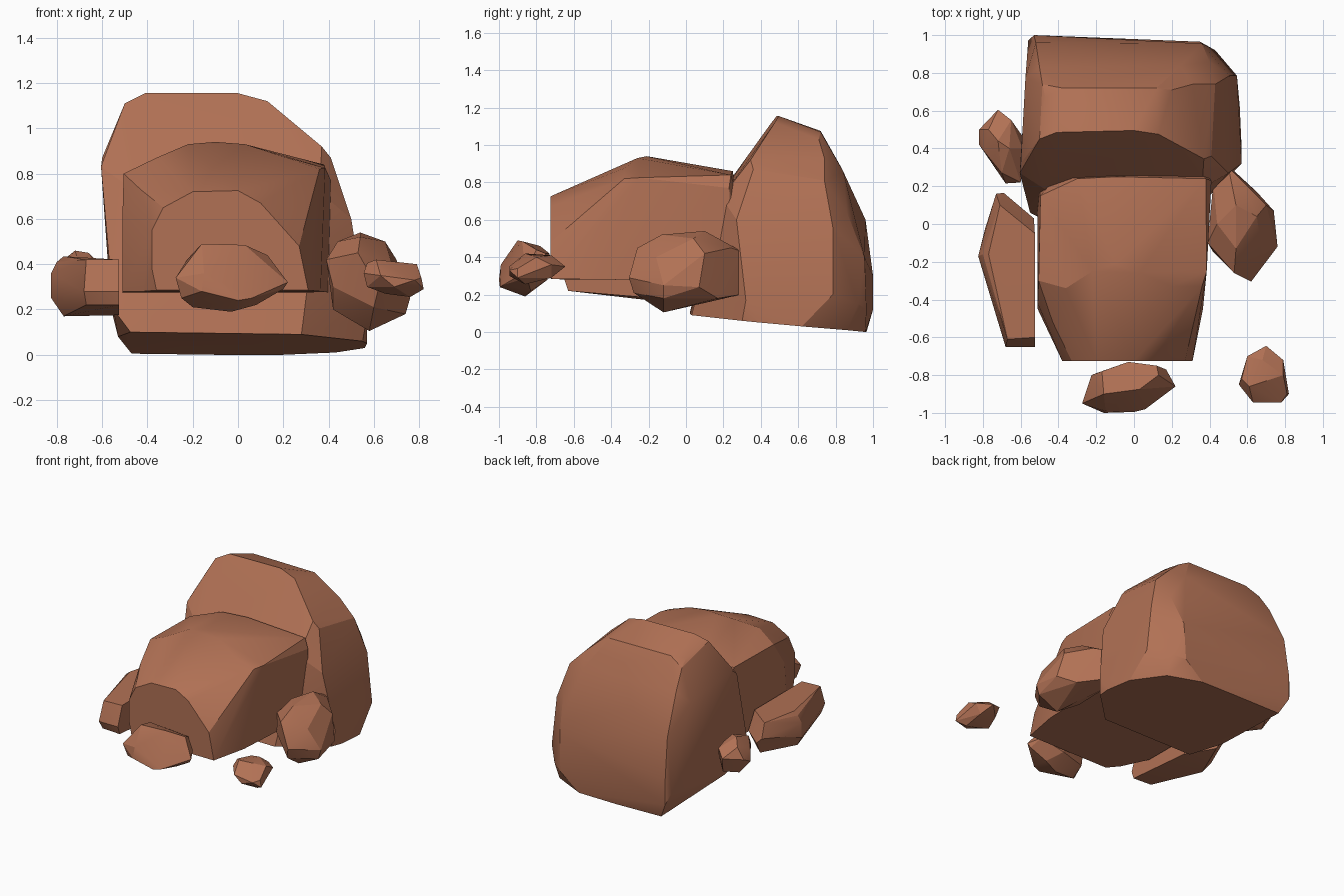
import bpy, bmesh, math

clay = bpy.data.materials.new("red_brown_stone")
clay.diffuse_color = (0.44, 0.165, 0.09, 1)


def rock(name, pts, angle=24):
    """A chiselled boulder: the convex hull of a few corner points."""
    bm = bmesh.new()
    for p in pts:
        bm.verts.new(p)
    bmesh.ops.convex_hull(bm, input=bm.verts[:])
    inner = [v for v in bm.verts if not v.link_faces]
    bmesh.ops.delete(bm, geom=inner, context='VERTS')
    bmesh.ops.dissolve_limit(bm, angle_limit=math.radians(3),
                             verts=bm.verts[:], edges=bm.edges[:])
    bmesh.ops.recalc_face_normals(bm, faces=bm.faces[:])
    me = bpy.data.meshes.new(name)
    bm.to_mesh(me)
    bm.free()
    me.materials.append(clay)
    ob = bpy.data.objects.new(name, me)
    bpy.context.collection.objects.link(ob)
    bpy.ops.object.select_all(action='DESELECT')
    ob.select_set(True)
    bpy.context.view_layer.objects.active = ob
    bpy.ops.object.shade_smooth_by_angle(angle=math.radians(angle))
    return ob


# tall boulder at the back
rock("back_boulder", [
    (-.475, .02, .10), (.28, .03, .09), (.55, .30, .06), (.57, .40, .05),
    (.56, .62, .03), (.43, .86, .01), (.2, .96, 0), (-.1, .965, 0),
    (-.47, .96, .005), (-.53, .30, .08), (-.55, .06, .2),
    (.57, .32, .17), (.545, .785, .2), (.505, .785, .56),
    (.50, .27, .6), (.43, .74, .81), (.41, .36, .87),
    (-.45, .17, .72), (.36, .19, .72),
    (.43, .92, .15), (.35, .965, .12), (.36, .955, .4), (.40, .86, .64),
    (-.53, 1.0, .12), (-.53, 1.0, .3), (-.56, .97, .2), (-.52, .96, .6),
    (-.50, .83, .88), (.25, .84, .86),
    (.13, .475, 1.12), (.37, .345, .92), (.31, .74, .93), (.2, .71, 1.03),
    (0, .495, 1.155), (-.41, .485, 1.155), (-.38, .72, 1.075), (.12, .72, 1.07),
    (-.50, .45, 1.11), (-.47, .67, 1.06), (-.485, .74, 1.02),
    (-.575, .77, .8), (-.605, .27, .83), (-.6, .32, .87),
], 20)

# broad block in front of it
rock("middle_boulder", [
    (-.36, -.725, .285), (.31, -.725, .285), (-.38, -.725, .38),
    (-.38, -.725, .55), (-.33, -.725, .65), (-.2, -.725, .72),
    (.0, -.725, .725), (.1, -.725, .67), (.27, -.725, .48),
    (-.42, -.64, .28), (-.51, -.45, .28), (-.51, -.42, .62),
    (-.505, -.30, .80), (-.43, -.52, .73),
    (-.36, -.34, .87), (-.22, -.25, .93), (-.10, -.21, .94),
    (.03, -.26, .93), (.2, -.33, .875), (.36, -.33, .82),
    (.385, -.25, .825), (.41, .23, .77), (.38, .24, .84),
    (-.1, .25, .86), (-.3, .24, .85), (-.495, .15, .80),
    (-.51, .2, .275), (.40, .22, .275), (.365, -.45, .28),
    (-.4, .32, .28), (.35, .32, .28), (-.4, .26, .7), (.33, .28, .7),
])

# loose stones round the foot
rock("front_stone", [
    (-.275, -.95, .34), (-.225, -.80, .42), (-.16, -.90, .49),
    (.03, -.875, .485), (.13, -.80, .44), (-.17, -.78, .46), (-.03, -.73, .42),
    (.12, -.75, .42), (.17, -.77, .34), (.22, -.86, .32), (.06, -.98, .25),
    (-.16, -1.0, .28), (-.15, -.99, .36), (.0, -.995, .24), (.2, -.85, .29),
    (.08, -.83, .22), (-.03, -.86, .19), (-.2, -.88, .21), (-.25, -.93, .25),
    (-.2, -.79, .27), (.0, -.74, .28)], 20)

rock("small_stone", [
    (.555, -.85, .36), (.57, -.82, .405), (.60, -.70, .39), (.61, -.86, .42),
    (.70, -.645, .35), (.68, -.72, .41), (.79, -.72, .36), (.79, -.80, .40),
    (.82, -.90, .29), (.81, -.90, .34), (.78, -.945, .33), (.63, -.945, .35),
    (.69, -.945, .30), (.76, -.86, .255), (.65, -.84, .27), (.57, -.85, .30),
    (.62, -.72, .31), (.75, -.72, .29)], 20)

rock("right_stone", [
    (.39, -.10, .42), (.44, .0, .50), (.54, .10, .54), (.54, -.13, .52),
    (.65, .04, .50), (.50, .30, .43), (.56, .24, .45), (.70, .10, .42),
    (.68, -.16, .40), (.76, -.12, .25), (.74, .07, .24), (.62, -.305, .29),
    (.53, -.26, .45), (.60, -.28, .21), (.74, -.12, .18), (.58, -.12, .105),
    (.42, -.08, .2), (.44, .25, .19), (.52, .29, .2), (.65, .17, .18),
    (.42, .22, .40), (.42, -.15, .3)], 20)

rock("left_stone", [
    (-.525, -.65, .28), (-.525, -.60, .42), (-.67, -.61, .42),
    (-.68, -.65, .28), (-.525, -.63, .22), (-.67, -.62, .22),
    (-.525, -.1, .175), (-.525, -.05, .42), (-.53, .03, .30),
    (-.69, .165, .30), (-.73, .16, .34), (-.71, .10, .43),
    (-.77, -.16, .435), (-.80, -.16, .41), (-.825, -.17, .36),
    (-.825, -.17, .25), (-.77, -.20, .17), (-.79, -.03, .3),
    (-.66, .08, .19)], 20)

rock("back_left_stone", [
    (-.82, .50, .34), (-.82, .42, .30), (-.72, .605, .36), (-.65, .55, .40),
    (-.72, .44, .46), (-.66, .40, .45), (-.77, .50, .42), (-.59, .40, .38),
    (-.60, .22, .34), (-.68, .215, .32), (-.79, .38, .38), (-.70, .27, .40),
    (-.75, .45, .21), (-.64, .30, .21), (-.62, .46, .20), (-.70, .57, .25),
    (-.58, .45, .3)], 20)
